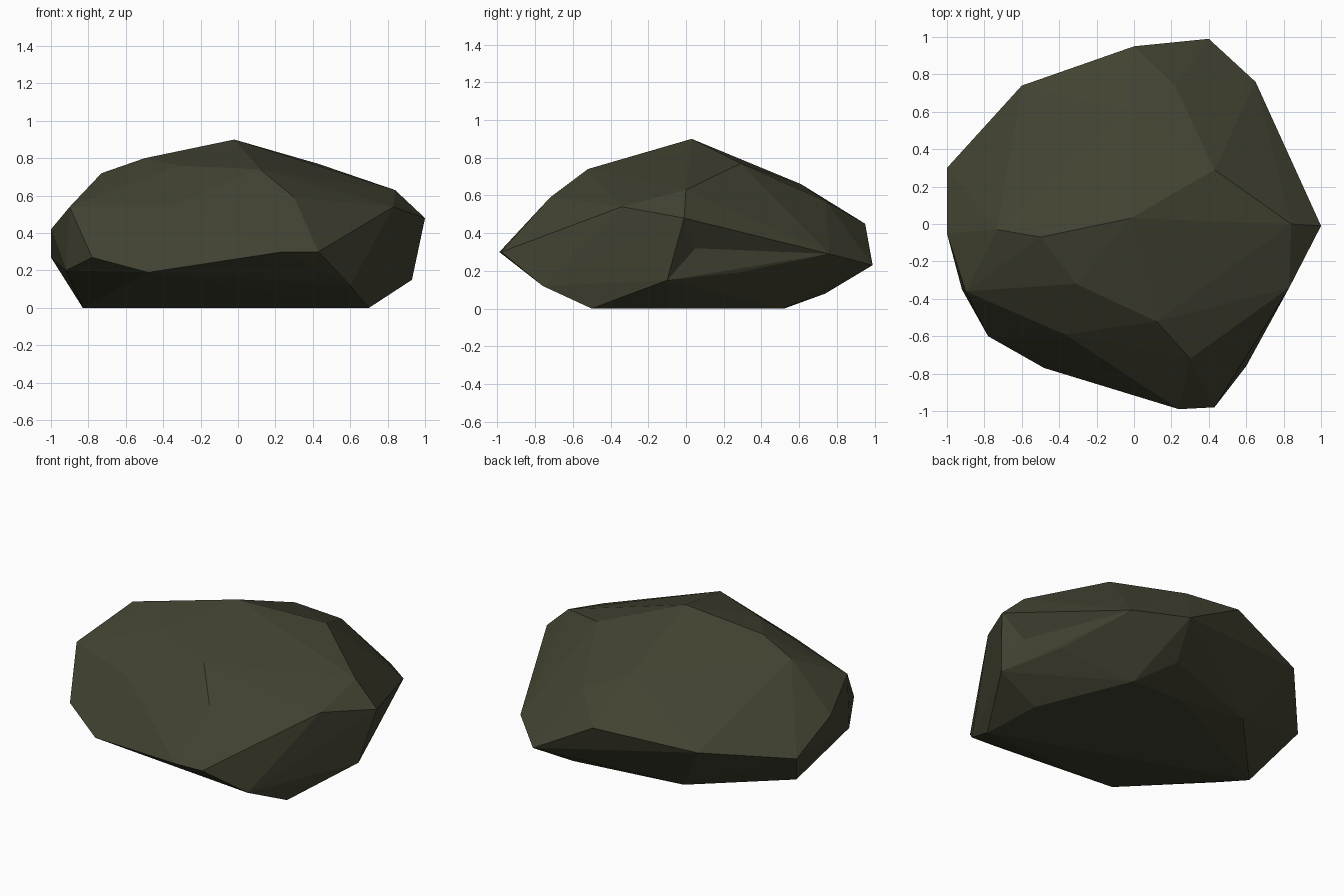
import bpy
import bmesh
from mathutils import Vector

default_cube = bpy.data.objects.get("Cube")
if default_cube:
    bpy.data.objects.remove(default_cube, do_unlink=True)


def make_material(name, color):
    material = bpy.data.materials.new(name)
    material.use_nodes = True
    material.diffuse_color = color
    shader = material.node_tree.nodes["Principled BSDF"]
    shader.inputs["Base Color"].default_value = color
    shader.inputs["Roughness"].default_value = 0.9
    return material


# Corners of the stone, grouped from the crown down to the flat underside
crown = [(-.02, .03, .9), (-.5, -.07, .8), (-.73, -.03, .72), (.43, .29, .77),
         (.12, -.52, .74), (-.31, -.32, .76), (.84, 0, .63), (-.02, .61, .66)]
shoulder = [(.3, -.72, .59), (.83, -.34, .54), (-.37, -.59, .54),
            (-.9, -.36, .54), (.22, .74, .57)]
girdle = [(1, -.01, .48), (.65, .76, .29), (.4, .99, .23), (0, .95, .45),
          (-.6, .74, .37), (-1, .3, .27), (-1, -.05, .42), (-.92, -.35, .2),
          (-.78, -.6, .27), (-.48, -.77, .19), (.24, -.99, .3), (.43, -.98, .3)]
undercut = [(.6, -.76, .12), (.93, -.1, .15), (.8, .27, .19),
            (.29, .74, .08), (-.37, .55, .03)]
base = [(.7, -.5, 0), (.68, -.09, 0), (.43, .51, 0), (.07, .52, 0), (-.83, .06, 0)]
side_dent = Vector((.88, .05, .32))


def build_stone(name, rings, dent, material):
    bm = bmesh.new()
    for ring in rings:
        for corner in ring:
            bm.verts.new(corner)

    # Wrap the corners in flat facets and drop anything left inside
    bmesh.ops.convex_hull(bm, input=bm.verts[:])
    loose = [vert for vert in bm.verts if not vert.link_faces]
    bmesh.ops.delete(bm, geom=loose, context="VERTS")

    # Press a shallow chip into the nearest facet
    chipped = min(bm.faces, key=lambda face: (face.calc_center_median() - dent).length)
    poked = bmesh.ops.poke(bm, faces=[chipped])
    poked["verts"][0].co = dent

    bmesh.ops.recalc_face_normals(bm, faces=bm.faces[:])
    mesh = bpy.data.meshes.new(name)
    bm.to_mesh(mesh)
    bm.free()
    mesh.materials.append(material)
    stone = bpy.data.objects.new(name, mesh)
    bpy.context.collection.objects.link(stone)
    return stone


olive_stone = make_material("dark olive stone", (.055, .055, .032, 1))
build_stone("boulder", [crown, shoulder, girdle, undercut, base], side_dent, olive_stone)
